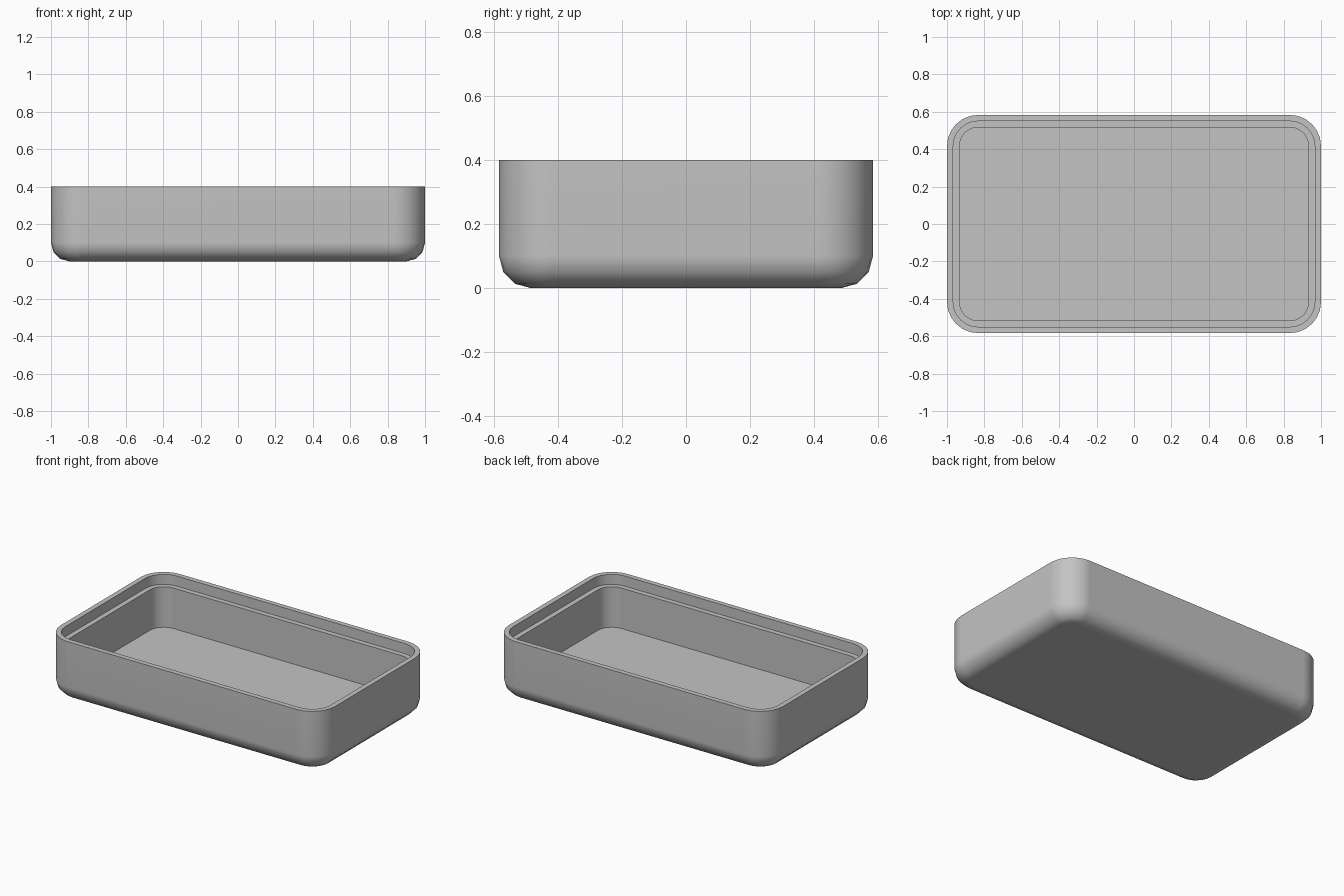
import bpy
import bmesh
from math import sin, cos, pi, radians

cube = bpy.data.objects.get("Cube")
if cube:
    bpy.data.objects.remove(cube, do_unlink=True)

UNIT = 1 / 30              # one design unit; the tray is 60 x 35 x 12
HALF_X, HALF_Y, HEIGHT = 30, 17.5, 12
CORNER, FILLET = 5, 3
WALL, LIP, LIP_DEPTH = 2, 1, 2
CORNER_STEPS, FILLET_STEPS = 6, 3

# Plain grey material
grey = bpy.data.materials.new("plain grey")
grey.use_nodes = True
colour = (0.55, 0.55, 0.55, 1)
grey.diffuse_color = colour
grey.node_tree.nodes["Principled BSDF"].inputs["Base Color"].default_value = colour


def rounded_ring(bm, inset, z):
    """Rounded rectangle, pulled in from the outer wall by inset."""
    radius = CORNER - inset
    ring = []
    for quarter, (sx, sy) in enumerate([(1, 1), (-1, 1), (-1, -1), (1, -1)]):
        for step in range(CORNER_STEPS + 1):
            a = (quarter + step / CORNER_STEPS) * pi / 2
            x = sx * (HALF_X - CORNER) + radius * cos(a)
            y = sy * (HALF_Y - CORNER) + radius * sin(a)
            ring.append(bm.verts.new((x * UNIT, y * UNIT, z * UNIT)))
    return ring


# Section from the underside, round the fillet, over the rim and down to the floor
section = []
for step in range(FILLET_STEPS + 1):
    a = step / FILLET_STEPS * pi / 2
    section.append((FILLET * (1 - sin(a)), FILLET * (1 - cos(a))))
section += [
    (0, HEIGHT),
    (LIP, HEIGHT),
    (LIP, HEIGHT - LIP_DEPTH),
    (WALL, HEIGHT - LIP_DEPTH),
    (WALL, WALL),
]

# Skin the rings and close the underside and the floor
bm = bmesh.new()
rings = [rounded_ring(bm, inset, z) for inset, z in section]
for low, high in zip(rings, rings[1:]):
    for i in range(len(low)):
        j = (i + 1) % len(low)
        bm.faces.new((low[i], low[j], high[j], high[i]))
bm.faces.new(reversed(rings[0]))
bm.faces.new(rings[-1])
bmesh.ops.recalc_face_normals(bm, faces=bm.faces)

mesh = bpy.data.meshes.new("tray")
bm.to_mesh(mesh)
bm.free()
mesh.materials.append(grey)
tray = bpy.data.objects.new("tray", mesh)
bpy.context.collection.objects.link(tray)

# Smooth corners and fillet, crisp rim and ledge, flat walls
bpy.ops.object.select_all(action="DESELECT")
tray.select_set(True)
bpy.context.view_layer.objects.active = tray
bpy.ops.object.shade_smooth_by_angle(angle=radians(40))
weighted = tray.modifiers.new("flat walls", "WEIGHTED_NORMAL")
weighted.keep_sharp = True
